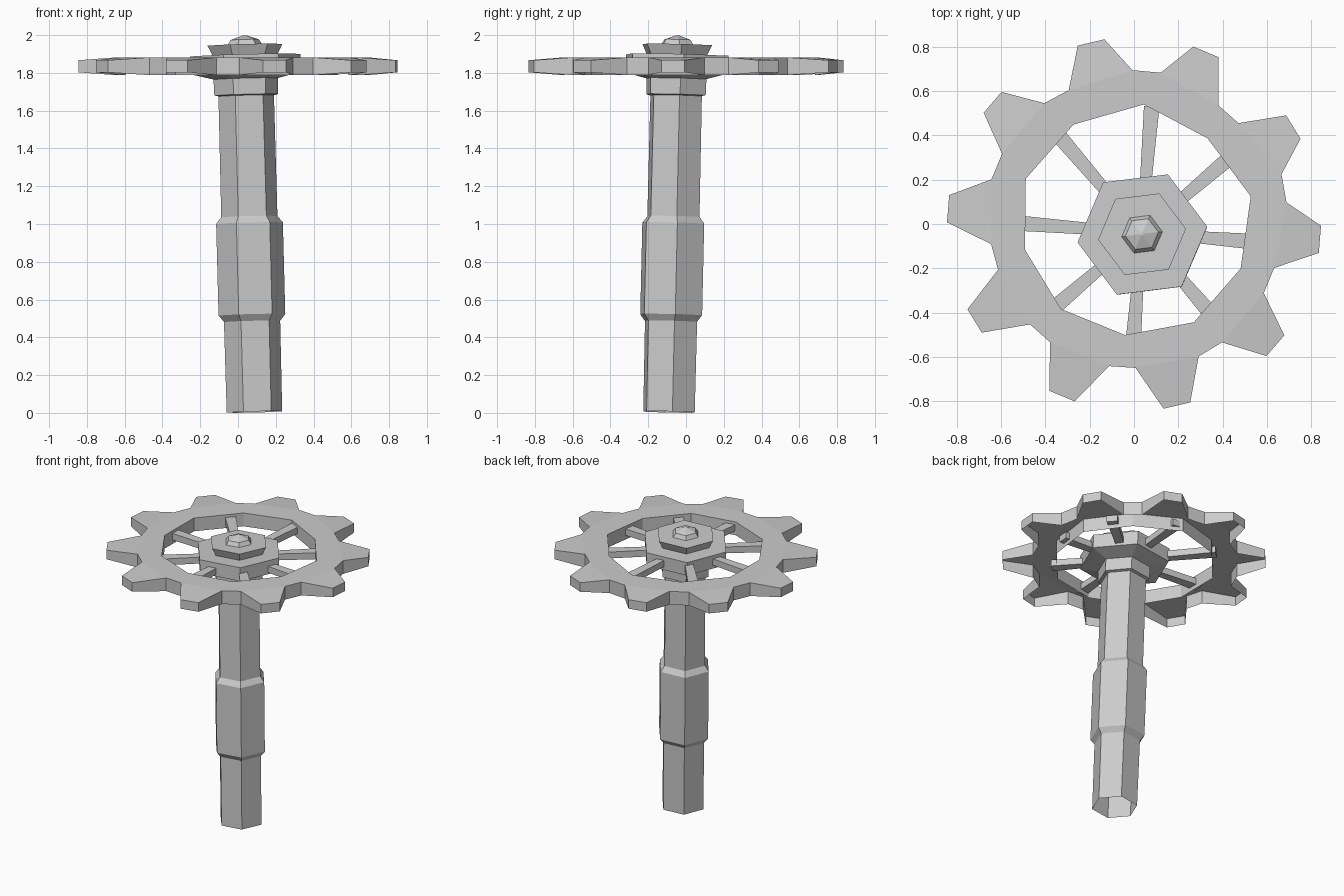
import bpy, bmesh
from math import cos, sin, radians, pi
from mathutils import Vector, Matrix

if "Cube" in bpy.data.objects:
    bpy.data.objects.remove(bpy.data.objects["Cube"])

steel = bpy.data.materials.new("plain grey")
steel.use_nodes = True
GREY = (0.6, 0.6, 0.6, 1)
steel.diffuse_color = GREY
steel.node_tree.nodes["Principled BSDF"].inputs["Base Color"].default_value = GREY

# The axle leans slightly: local z follows this line
BASE, TOP = Vector((0.087, -0.09, 0.005)), Vector((0.035, -0.045, 2.0))
LEAN = Matrix.Translation(BASE) @ Vector((0, 0, 1)).rotation_difference(TOP - BASE).to_matrix().to_4x4()


def finish(name, bm, matrix=None):
    bmesh.ops.recalc_face_normals(bm, faces=bm.faces)
    mesh = bpy.data.meshes.new(name)
    bm.to_mesh(mesh)
    bm.free()
    mesh.materials.append(steel)
    obj = bpy.data.objects.new(name, mesh)
    if matrix:
        obj.matrix_world = matrix
    bpy.context.collection.objects.link(obj)
    return obj


def hex_turned(name, profile, cap=True):
    """Six-sided turned part from (height, radius) pairs, open underneath."""
    bm = bmesh.new()
    rings = []
    for z, r in profile:
        angles = [radians(7 + 60 * i) for i in range(6)]
        rings.append([bm.verts.new((r * cos(a), r * sin(a), z)) for a in angles])
    for low, high in zip(rings, rings[1:]):
        for i in range(6):
            j = (i + 1) % 6
            bm.faces.new((low[i], low[j], high[j], high[i]))
    if cap:
        bm.faces.new(rings[-1])
    return finish(name, bm, LEAN)


# Axle with a thicker grip in the middle
hex_turned("shaft", [(0, 0.148), (0.48, 0.15), (0.515, 0.178), (1.0, 0.178),
                     (1.035, 0.15), (1.68, 0.148)], cap=False)
# Collar flaring out into the hub
hex_turned("collar_and_hub", [(1.675, 0.148), (1.68, 0.17), (1.765, 0.172),
                              (1.795, 0.293), (1.89, 0.295)])
# Flared nut and rounded tip
hex_turned("nut", [(1.885, 0.17), (1.945, 0.2)])
hex_turned("end_cap", [(1.94, 0.096), (1.972, 0.075), (1.995, 0.008)])

# Toothed rim: slightly uneven root and inner radii, hollow underneath
ROOTS = [(.664, .696), (.703, .656), (.658, .694), (.695, .673), (.68, .675),
         (.675, .652), (.648, .653), (.655, .652), (.65, .666), (.666, .664)]
INNER = [.542, .51, .542, .526, .53, .506, .506, .503, .52, .522]
bm = bmesh.new()


def pair(r, degrees, low=1.788, high=1.882):
    a = radians(degrees)
    return [bm.verts.new((r * cos(a), r * sin(a), z)) for z in (high, low)]


teeth, inner = [], []
for k, (ra, rb) in enumerate(ROOTS):
    mid = -4.7 + 36 * k
    teeth.append([pair(ra, mid - 12.7), pair(0.845, mid - 4.2, 1.803, 1.867),
                  pair(0.845, mid + 4.2, 1.803, 1.867), pair(rb, mid + 12.7)])
    inner.append(pair(INNER[k], mid + 18))


def wall(p, q):
    bm.faces.new((p[0], q[0], q[1], p[1]))


for k, (a, tip_a, tip_b, b) in enumerate(teeth):
    following = teeth[(k + 1) % len(teeth)][0]
    for loop in ((a, tip_a, tip_b, b), (inner[k - 1], a, b, inner[k]),
                 (inner[k], b, following)):
        bm.faces.new([p[0] for p in loop])
    for p, q in ((a, tip_a), (tip_a, tip_b), (tip_b, b), (b, following),
                 (inner[k], inner[k - 1])):
        wall(p, q)
finish("toothed_rim", bm)

# Eight tapered spokes from the hub into the rim
HUB = Vector((0.035, -0.04, 1.84))
for i in range(8):
    a = radians(40.5 + 45 * i)
    out, side = Vector((cos(a), sin(a), 0)), Vector((-sin(a), cos(a), 0))
    reach = 0.535 - HUB.xy.dot(out.xy)
    bm = bmesh.new()
    bmesh.ops.create_cube(bm, size=1)
    for v in bm.verts:
        x, y, z = v.co
        dist, half = (reach, 0.035) if x > 0 else (0.22, 0.026)
        v.co = HUB + out * dist + side * half * 2 * y + Vector((0, 0, 0.045 * z))
    finish(f"spoke_{i + 1}", bm)
